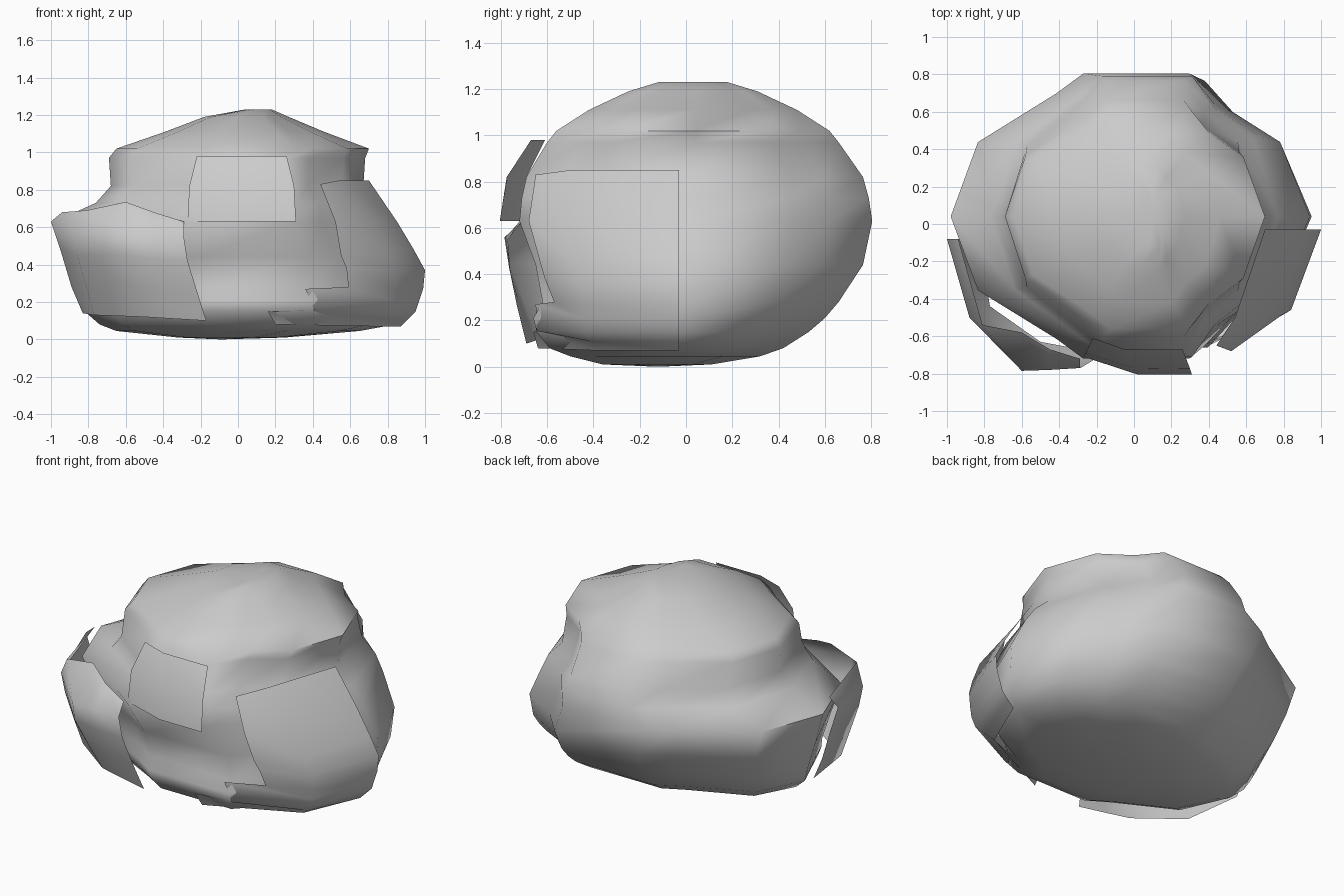
import bpy, math
from mathutils import Vector

stone = bpy.data.materials.new("stone")
stone.diffuse_color = (.56, .56, .56, 1)


def make_object(name, verts, faces, angle):
    mesh = bpy.data.meshes.new(name)
    mesh.from_pydata(verts, [], faces)
    mesh.update()
    # turn faces away from the middle of the rock
    mid = Vector((0, 0, 0.6))
    for p in mesh.polygons:
        if p.normal.dot(p.center - mid) < 0:
            p.flip()
    mesh.update()
    mesh.materials.append(stone)
    ob = bpy.data.objects.new(name, mesh)
    bpy.context.collection.objects.link(ob)
    bpy.ops.object.select_all(action='DESELECT')
    bpy.context.view_layer.objects.active = ob
    ob.select_set(True)
    bpy.ops.object.shade_smooth_by_angle(angle=math.radians(angle))
    return ob


def grid_faces(rows, cols, closed=False):
    faces = []
    for r in range(rows - 1):
        for c in range(cols if closed else cols - 1):
            d = (c + 1) % cols
            faces.append((r*cols + c, r*cols + d, (r+1)*cols + d, (r+1)*cols + c))
    return faces


def sheet(name, rows, angle=60):
    verts = [p for row in rows for p in row]
    return make_object(name, verts, grid_faces(len(rows), len(rows[0])), angle)


# main rock: horizontal rings from one faceted outline
half = [(1, 0), (.83, .55), (.56, .77), (.40, 1), (-.22, 1), (-.38, .86), (-.84, .52), (-1, 0)]
outline = half + [(x, -y) for x, y in half[-2:0:-1]]
# z, left x, right x, front y, back y
rings = [
    (.01, -.32, .25, -.36, .11), (.045, -.65, .65, -.50, .32),
    (.08, -.74, .84, -.59, .42), (.15, -.82, .91, -.645, .53),
    (.21, -.85, .93, -.66, .60), (.28, -.88, .95, -.62, .66),
    (.44, -.93, .94, -.65, .765), (.63, -.98, .84, -.72, .805),
    (.73, -.76, .77, -.71, .79), (.82, -.68, .67, -.69, .765),
    (.97, -.69, .68, -.60, .66), (1.02, -.65, .70, -.56, .62),
    (1.11, -.39, .46, -.42, .48), (1.19, -.18, .27, -.25, .31),
    (1.23, .04, .18, -.12, .18),
]
verts = []
for z, x0, x1, y0, y1 in rings:
    cx, w = (x0 + x1) / 2, (x1 - x0) / 2
    # the widest points sit near y = 0.04 except on the underside
    cy = min(.04, (y0 + y1) / 2 + .05)
    verts += [(cx + w*x, cy + y*((y1 - cy) if y > 0 else (cy - y0)), z) for x, y in outline]
n = len(outline)
faces = grid_faces(len(rings), n, closed=True)
# close bottom and top with fans
for start, tip in ((0, (-.09, -.12, 0)), ((len(rings) - 1)*n, (.11, .03, 1.225))):
    verts.append(tip)
    k = len(verts) - 1
    faces += [(start + i, start + (i + 1) % n, k) for i in range(n)]
make_object("rock_body", verts, faces, 75)

# small front slab
sheet("front_slab", [
    [(-.22, -.61, .98), (-.05, -.67, .98), (.26, -.67, .98)],
    [(-.26, -.69, .82), (0, -.77, .82), (.30, -.775, .82)],
    [(-.27, -.71, .63), (.02, -.805, .63), (.31, -.805, .63)],
])

# right slab wrapping round the side
sheet("right_slab", [
    [(.44, -.65, .83), (.54, -.50, .85), (.70, -.03, .85)],
    [(.52, -.68, .63), (.72, -.51, .63), (.85, -.03, .63)],
    [(.55, -.63, .45), (.80, -.48, .47), (.94, -.03, .48)],
    [(.58, -.61, .38), (.84, -.46, .37), (1, -.03, .37)],
    [(.59, -.57, .28), (.84, -.45, .27), (.99, -.03, .27)],
    [(.36, -.65, .27), (.83, -.45, .21), (.97, -.03, .21)],
    [(.41, -.645, .155), (.81, -.44, .15), (.95, -.03, .15)],
    [(.16, -.66, .15), (.77, -.41, .11), (.91, -.03, .11)],
    [(.20, -.64, .08), (.72, -.38, .07), (.87, -.03, .07)],
], 75)

# left slab with a folded-in top ledge
sheet("left_slab", [
    [(-.94, -.08, .68), (-.81, -.54, .69), (-.60, -.58, .735), (-.45, -.67, .68), (-.29, -.72, .63)],
    [(-1, -.08, .63), (-.88, -.50, .57), (-.60, -.785, .56), (-.45, -.78, .56), (-.29, -.77, .55)],
    [(-.95, -.08, .48), (-.86, -.49, .45), (-.60, -.765, .45), (-.44, -.765, .43), (-.27, -.76, .42)],
    [(-.89, -.08, .28), (-.81, -.47, .28), (-.55, -.70, .28), (-.39, -.72, .27), (-.22, -.73, .26)],
    [(-.83, -.08, .14), (-.77, -.44, .13), (-.50, -.63, .12), (-.34, -.66, .11), (-.17, -.69, .10)],
], 50)
